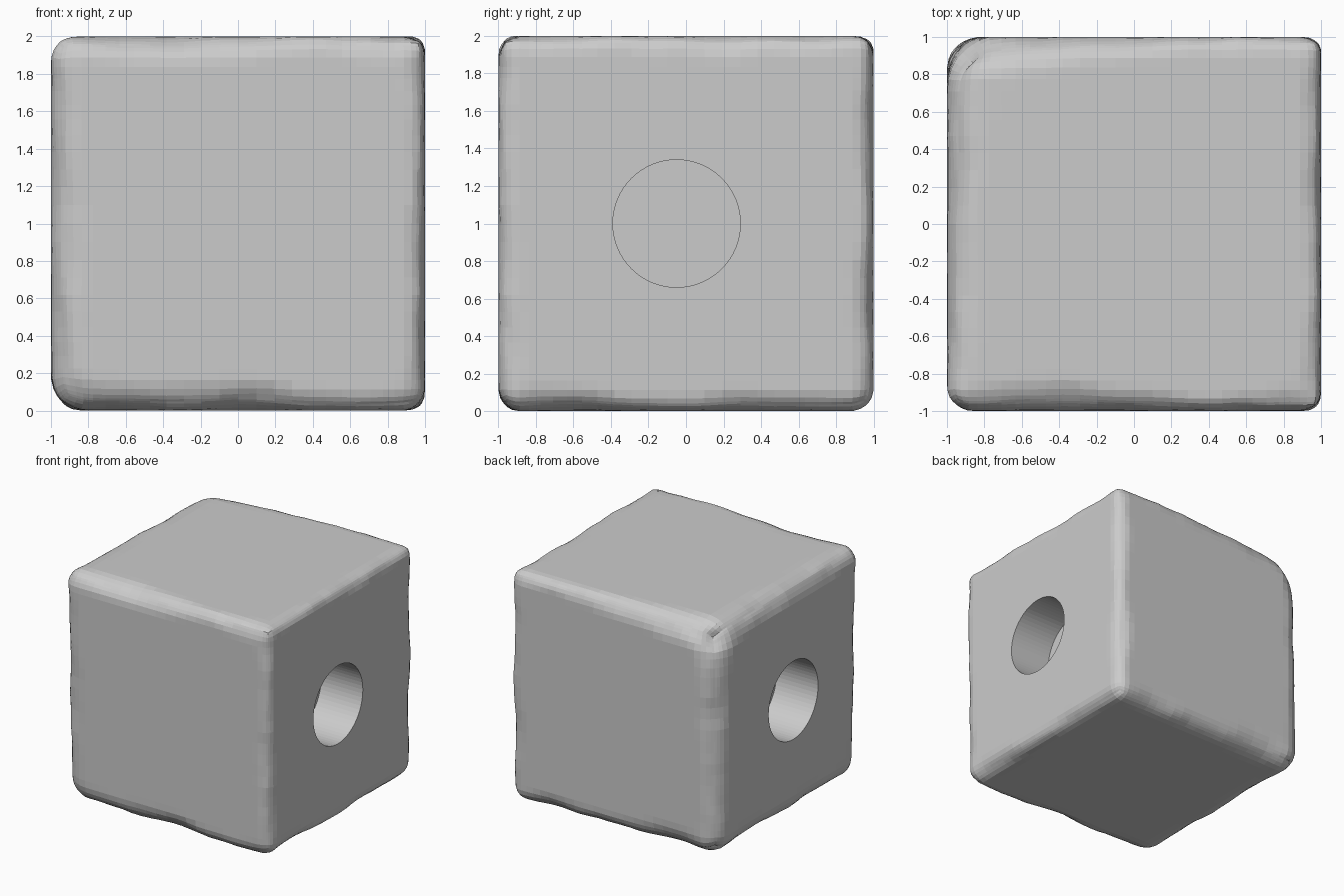
import bpy, bmesh, math
from mathutils import Vector, noise

if "Cube" in bpy.data.objects:
    bpy.data.objects.remove(bpy.data.objects["Cube"])

# Worn block: a gridded cube whose edge radius varies along the edges
bm = bmesh.new()
bmesh.ops.create_cube(bm, size=2)
bmesh.ops.subdivide_edges(bm, edges=bm.edges[:], cuts=27, use_grid_fill=True)


def spread(t):
    # pack the grid lines toward the edges, where the rounding happens
    return 0.35 * t + 0.65 * math.sin(t * math.pi / 2)


def edge_radius(p):
    r = 0.15 - 0.035 * p.x - 0.015 * p.z
    r += 0.05 * noise.noise(p * 2.3 + Vector((3.1, 7.7, 1.3)))
    r += 0.025 * noise.noise(p * 5.5)
    # most worn corner: back, left, top
    r += 0.12 * max(0, 1 - (p - Vector((-1, 1, 1))).length / 1.0)
    return max(r, 0.06)


for v in bm.verts:
    p = Vector([spread(c) for c in v.co])
    r = edge_radius(p)
    core = Vector([max(r - 1, min(1 - r, c)) for c in p])
    d = p - core
    if d.length > 1e-6 and sum(abs(c) > 1e-6 for c in d) > 1:
        p = core + d.normalized() * r
    v.co = p + Vector((0, 0, 1))
mesh = bpy.data.meshes.new("worn_block")
bm.to_mesh(mesh)
bm.free()
block = bpy.data.objects.new("worn_block", mesh)
bpy.context.collection.objects.link(block)

# Round blind socket in the left and right sides
FLOOR = 0.6
for side, name in ((1, "right_socket_cutter"), (-1, "left_socket_cutter")):
    bpy.ops.mesh.primitive_cylinder_add(
        vertices=64, radius=0.34, depth=1.0,
        location=(side * (FLOOR + 0.5), -0.05, 1.0),
        rotation=(0, math.pi / 2, 0))
    cutter = bpy.context.object
    cutter.name = name
    cutter.hide_render = True
    cutter.hide_set(True)
    mod = block.modifiers.new(name, 'BOOLEAN')
    mod.operation = 'DIFFERENCE'
    mod.solver = 'EXACT'
    mod.object = cutter
